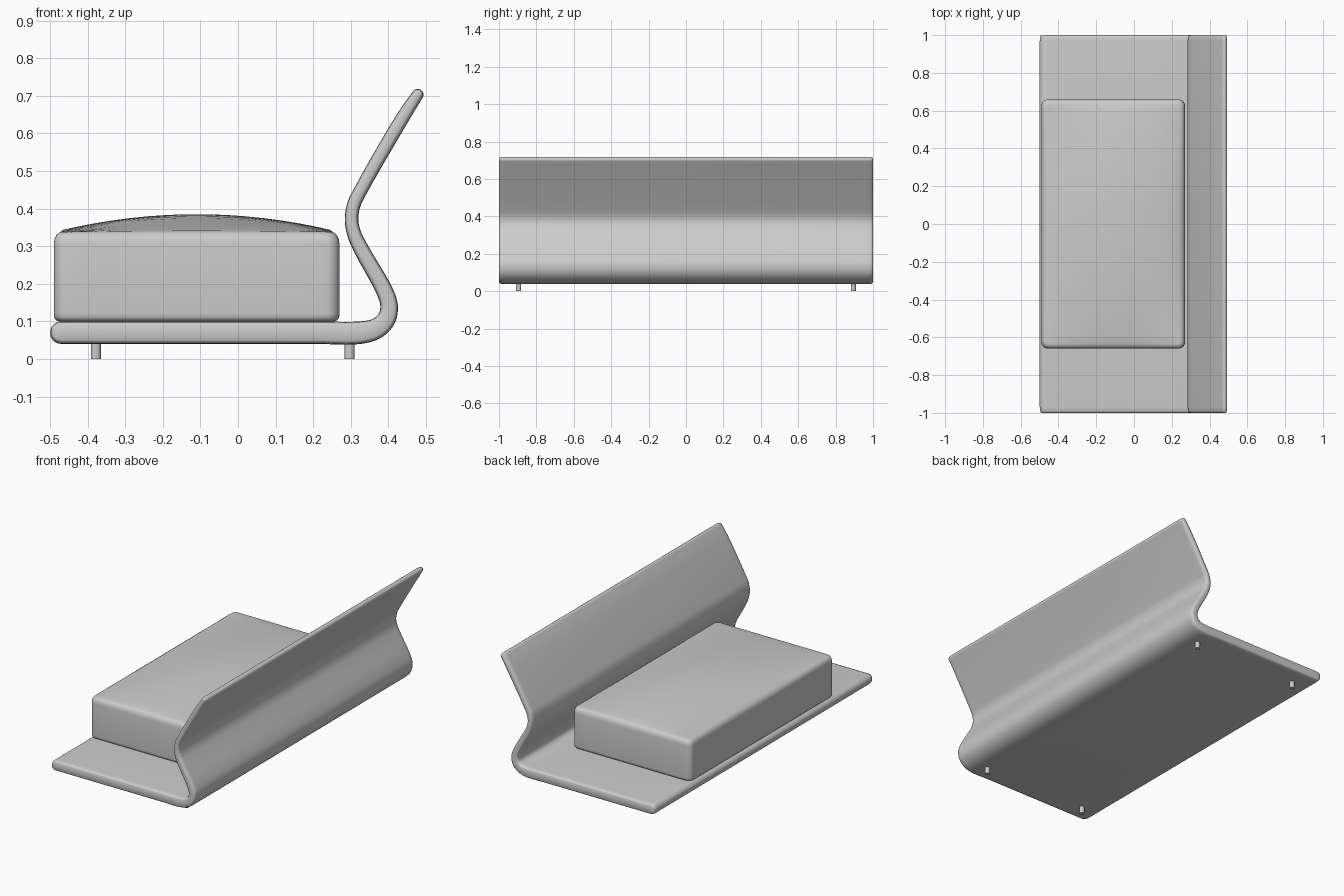
import bpy, bmesh, math
from mathutils import Vector

if "Cube" in bpy.data.objects:
    bpy.data.objects.remove(bpy.data.objects["Cube"])

grey = bpy.data.materials.new("soft grey")
grey.diffuse_color = (0.6, 0.6, 0.6, 1)
grey.use_nodes = True
grey.node_tree.nodes["Principled BSDF"].inputs["Base Color"].default_value = grey.diffuse_color


def make_object(name, bm, angle=40):
    bmesh.ops.recalc_face_normals(bm, faces=bm.faces)
    mesh = bpy.data.meshes.new(name)
    bm.to_mesh(mesh)
    bm.free()
    mesh.materials.append(grey)
    obj = bpy.data.objects.new(name, mesh)
    bpy.context.collection.objects.link(obj)
    bpy.ops.object.select_all(action='DESELECT')
    obj.select_set(True)
    bpy.context.view_layer.objects.active = obj
    bpy.ops.object.shade_smooth_by_angle(angle=math.radians(angle))
    return obj


def bridge(bm, a, b):
    n = len(a)
    for i in range(n):
        j = (i + 1) % n
        bm.faces.new((a[i], a[j], b[j], b[i]))


def spline(pts, steps):
    """Smooth path through points (centripetal spacing)."""
    P = [Vector(p) for p in pts]
    P = [2 * P[0] - P[1]] + P + [2 * P[-1] - P[-2]]
    out = []
    for k in range(1, len(P) - 2):
        p = P[k - 1:k + 3]
        t = [0]
        for i in range(3):
            t.append(t[-1] + (p[i + 1] - p[i]).length ** 0.5)
        for s in range(steps):
            u = t[1] + (t[2] - t[1]) * s / steps
            mix = lambda a, b, i, j: a * ((t[j] - u) / (t[j] - t[i])) + b * ((u - t[i]) / (t[j] - t[i]))
            a1, a2, a3 = (mix(p[i], p[i + 1], i, i + 1) for i in range(3))
            out.append(mix(mix(a1, a2, 0, 2), mix(a2, a3, 1, 3), 1, 2))
    return out + [P[-2]]


# Bent shell: centre line as x, z, half thickness, swept along y
path = spline([(-0.47, 0.07, 0.03), (0.2, 0.07, 0.03), (0.325, 0.07, 0.03),
               (0.368, 0.081, 0.0275), (0.394, 0.105, 0.025), (0.402, 0.138, 0.0235),
               (0.392, 0.176, 0.0225), (0.33, 0.288, 0.0205), (0.31, 0.33, 0.019),
               (0.302, 0.37, 0.018), (0.308, 0.41, 0.018), (0.325, 0.446, 0.018),
               (0.44, 0.645, 0.018), (0.478, 0.703, 0.0155)], 5)


def shell_profile(inset):
    n = len(path)
    left, right = [], []
    for i, p in enumerate(path):
        d = path[min(i + 1, n - 1)] - path[max(i - 1, 0)]
        d = Vector((d.x, d.y)).normalized()
        side = Vector((-d.y, d.x)) * (p.z - inset)
        c = Vector((p.x, p.y))
        # rounded tips at both ends of the sheet
        if i in (0, n - 1):
            r = p.z - inset
            ang = [15, 30, 45, 60, 75]
            arc = [(math.sin(math.radians(a)) * r, math.cos(math.radians(a))) for a in ang]
            sign = 1 if i else -1
            tip = [(c + d * sign * x + side * w, c + d * sign * x - side * w) for x, w in arc]
            tip = [(c + side, c - side)] + tip
            if i == 0:
                tip.reverse()
            left += [t[0] for t in tip]
            right += [t[1] for t in tip]
        else:
            left.append(c + side)
            right.append(c - side)
    return left + right[::-1]


bm = bmesh.new()
rings = []
for y, inset in ((-1, 0.010), (-0.997, 0.005), (-0.988, 0.0015), (-0.97, 0),
                 (0.97, 0), (0.988, 0.0015), (0.997, 0.005), (1, 0.010)):
    rings.append([bm.verts.new((q.x, y, q.y)) for q in shell_profile(inset)])
for a, b in zip(rings, rings[1:]):
    bridge(bm, a, b)
for ring in (rings[0], rings[-1]):
    m = len(ring)
    for i in range(m // 2 - 1):
        bm.faces.new((ring[i], ring[i + 1], ring[m - 2 - i], ring[m - 1 - i]))
make_object("bent_seat_shell", bm)

# Domed cushion: rounded rectangle rings stacked upward, then shrinking over the top
CX, HX, HY = -0.11, 0.38, 0.66


def rounded_rect(inset, per_side=12, per_corner=6):
    r = max(0.035 - inset * 0.6, 0.01)
    hx, hy = HX - inset - r, HY - inset - r
    corners = [(hx, hy), (-hx, hy), (-hx, -hy), (hx, -hy)]
    pts = []
    for k, (x, y) in enumerate(corners):
        for s in range(per_corner + 1):
            a = math.pi / 2 * (k + s / per_corner)
            pts.append(Vector((x + r * math.cos(a), y + r * math.sin(a))))
        a = math.pi / 2 * (k + 1)
        nx, ny = corners[(k + 1) % 4]
        start = pts[-1]
        end = Vector((nx + r * math.cos(a), ny + r * math.sin(a)))
        pts += [start.lerp(end, s / per_side) for s in range(1, per_side)]
    return pts


bm = bmesh.new()
rings = []
for inset, z in ((0.016, 0.1), (0.006, 0.103), (0.001, 0.110), (0, 0.12),
                 (0, 0.305), (0.002, 0.319), (0.008, 0.331), (0.016, 0.337)):
    rings.append([bm.verts.new((CX + p.x, p.y, z)) for p in rounded_rect(inset)])
top = rounded_rect(0.026)
for s in (1, 0.93, 0.85, 0.75, 0.63, 0.5, 0.36, 0.22, 0.1):
    ring = []
    for p in top:
        u, v = p.x * s / HX, p.y * s / HY
        z = 0.3375 + 0.0475 * (1 - u * u) * (1 - v * v)
        ring.append(bm.verts.new((CX + p.x * s, p.y * s, z)))
    rings.append(ring)
for a, b in zip(rings, rings[1:]):
    bridge(bm, a, b)
bm.faces.new(rings[0])
bm.faces.new(rings[-1])
make_object("seat_cushion", bm, 50)

# Four small round feet
for side, x in (("front", -0.378), ("back", 0.297)):
    for end, y in (("left", -0.895), ("right", 0.895)):
        bm = bmesh.new()
        bmesh.ops.create_cone(bm, cap_ends=True, segments=24, radius1=0.0135,
                              radius2=0.0135, depth=0.046)
        bmesh.ops.translate(bm, verts=bm.verts, vec=(x, y, 0.023))
        make_object(f"{side}_{end}_foot", bm)
